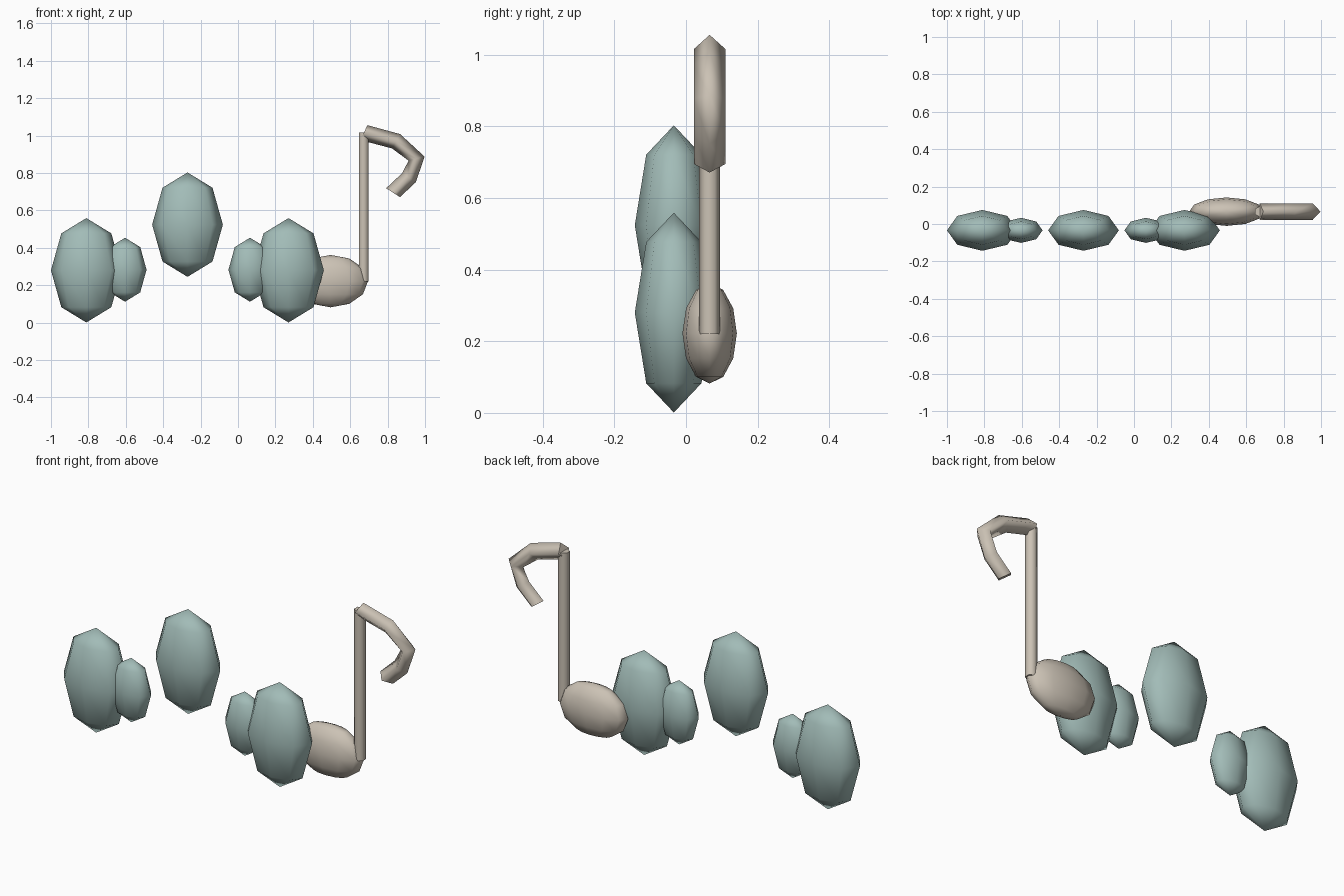
import bpy, bmesh
from mathutils import Vector, Matrix

if "Cube" in bpy.data.objects:
    bpy.data.objects.remove(bpy.data.objects["Cube"])


def material(name, rgb):
    m = bpy.data.materials.new(name)
    m.diffuse_color = (*rgb, 1)
    m.use_nodes = True
    m.node_tree.nodes["Principled BSDF"].inputs["Base Color"].default_value = m.diffuse_color
    return m


TEAL = material("pale teal", (0.36, 0.50, 0.475))
TAN = material("warm beige", (0.60, 0.54, 0.46))


def finish(name, bm, mat):
    """Turn a bmesh into a smooth object with flat end caps."""
    bmesh.ops.recalc_face_normals(bm, faces=bm.faces)
    me = bpy.data.meshes.new(name)
    bm.to_mesh(me)
    bm.free()
    me.materials.append(mat)
    ob = bpy.data.objects.new(name, me)
    bpy.context.collection.objects.link(ob)
    return ob


def ellipsoid(name, centre, radii, segments, rings, mat):
    bm = bmesh.new()
    bmesh.ops.create_uvsphere(
        bm, u_segments=segments, v_segments=rings, radius=1,
        matrix=Matrix.Translation(centre) @ Matrix.Diagonal((*radii, 1)))
    for f in bm.faces:
        f.smooth = True
    finish(name, bm, mat)


def tube(name, sections, mat):
    """Loft closed sections of equal size and cap both ends."""
    bm = bmesh.new()
    loops = [[bm.verts.new(p) for p in s] for s in sections]
    n = len(loops[0])
    for a, b in zip(loops, loops[1:]):
        for i in range(n):
            j = (i + 1) % n
            bm.faces.new((a[i], a[j], b[j], b[i])).smooth = True
    for cap in (loops[0], loops[-1]):
        face = bm.faces.new(cap)
        for e in face.edges:
            e.smooth = False
    finish(name, bm, mat)


# Large and small petals in a row
PETAL_Y = -0.034
for name, x, z in (("left_large_petal", -0.811, 0.28),
                   ("middle_large_petal", -0.27, 0.524),
                   ("right_large_petal", 0.27, 0.28)):
    ellipsoid(name, (x, PETAL_Y, z), (0.189, 0.109, 0.279), 8, 4, TEAL)
for name, x in (("left_small_petal", -0.604), ("right_small_petal", 0.064)):
    ellipsoid(name, (x, PETAL_Y, 0.283), (0.115, 0.067, 0.171), 8, 4, TEAL)

# Note head
NOTE_Y = 0.066
ellipsoid("note_head", (0.495, NOTE_Y, 0.222), (0.2, 0.076, 0.14), 12, 6, TAN)

# Six-sided upright stem
R = 0.029
hexagon = [Matrix.Rotation(i * 1.0471976, 3, 'Z') @ Vector((0, R, 0)) for i in range(6)]
tube("note_stem", [[p + Vector((0.672, NOTE_Y, z)) for p in hexagon]
                   for z in (0.22, 1.017)], TAN)

# Hooked flag: x, z of the path and its outward direction
path = [(0.673, 1.016, 0.43, 0.90), (0.845, 0.970, 0.49, 0.87),
        (0.955, 0.877, 0.968, 0.25), (0.914, 0.775, 0.84, -0.54),
        (0.829, 0.695, 0.84, -0.54)]
sections = []
for x, z, nx, nz in path:
    c = Vector((x, NOTE_Y, z))
    out = Vector((nx, 0, nz)).normalized() * 0.044
    side = Vector((0, 0.044, 0))
    sections.append([c + out, c + side, c - out, c - side])
tube("note_flag", sections, TAN)
